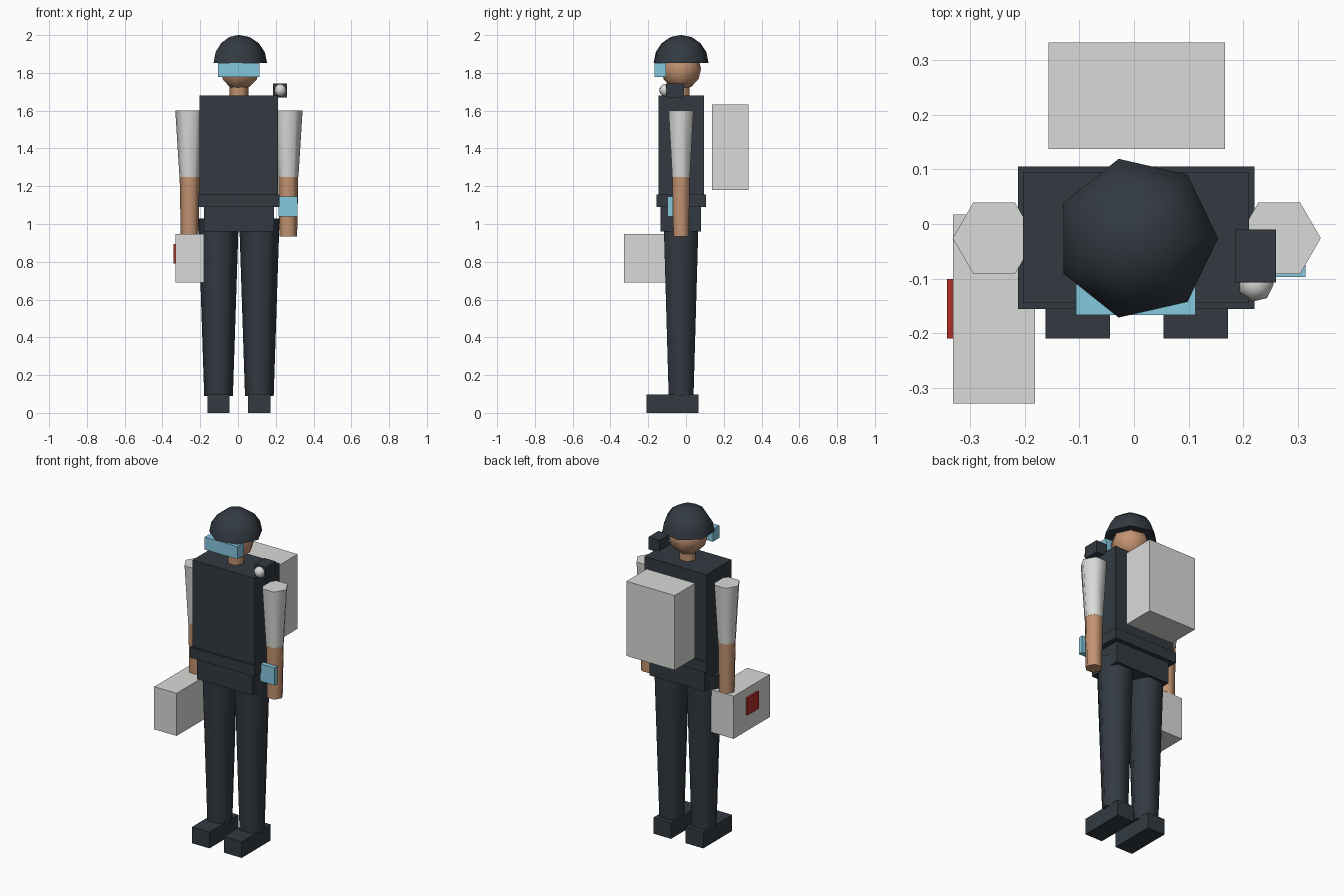
import bpy
import bmesh
from math import radians
from mathutils import Matrix, Vector

old = bpy.data.objects.get("Cube")
if old:
    bpy.data.objects.remove(old, do_unlink=True)

CX, CY = 0.005, -0.026   # body axis


def material(name, r, g, b):
    m = bpy.data.materials.new(name)
    m.use_nodes = True
    m.diffuse_color = (r, g, b, 1)
    bsdf = m.node_tree.nodes["Principled BSDF"]
    bsdf.inputs["Base Color"].default_value = (r, g, b, 1)
    bsdf.inputs["Roughness"].default_value = 0.8
    return m


DARK = material("dark_navy", 0.032, 0.042, 0.053)
GREY = material("light_grey", 0.70, 0.70, 0.685)
SKIN = material("skin", 0.54, 0.29, 0.165)
BLUE = material("pale_blue", 0.235, 0.58, 0.74)
RED = material("red", 0.43, 0.028, 0.02)


def finish(name, bm, mat, smooth=False):
    bmesh.ops.recalc_face_normals(bm, faces=bm.faces)
    me = bpy.data.meshes.new(name)
    bm.to_mesh(me)
    bm.free()
    me.materials.append(mat)
    ob = bpy.data.objects.new(name, me)
    bpy.context.collection.objects.link(ob)
    if smooth:
        bpy.ops.object.select_all(action='DESELECT')
        ob.select_set(True)
        bpy.context.view_layer.objects.active = ob
        bpy.ops.object.shade_smooth_by_angle(angle=radians(65))
    return ob


def box(name, mat, xs, ys, zs):
    """Box given by its low and high limit on each axis."""
    spans = (xs, ys, zs)
    size = [b - a for a, b in spans]
    mid = Vector([(a + b) / 2 for a, b in spans])
    bm = bmesh.new()
    bmesh.ops.create_cube(bm, size=1, matrix=Matrix.Translation(mid) @ Matrix.Diagonal((*size, 1)))
    return finish(name, bm, mat)


def limb(name, mat, x, z0, z1, r0, r1, sides=6):
    """Upright tapered prism with a corner pointing along x."""
    bm = bmesh.new()
    bmesh.ops.create_cone(bm, cap_ends=True, segments=sides, radius1=r0, radius2=r1, depth=z1 - z0)
    # turn one corner onto the x axis
    v = bm.verts[:][0].co.xy
    turn = Matrix.Rotation(Vector((1, 0)).angle_signed(v), 4, 'Z')
    bmesh.ops.transform(bm, verts=bm.verts, matrix=Matrix.Translation((x, CY, (z0 + z1) / 2)) @ turn)
    return finish(name, bm, mat, True)


def ball(name, mat, centre, r, rings, half=False):
    """Seven-sided ball, or its closed upper half."""
    bm = bmesh.new()
    bmesh.ops.create_uvsphere(bm, u_segments=7, v_segments=rings, radius=r)
    v = max(bm.verts, key=lambda p: p.co.xy.length).co.xy
    bmesh.ops.rotate(bm, verts=bm.verts, cent=(0, 0, 0),
                     matrix=Matrix.Rotation(Vector((1, 0)).angle_signed(v), 3, 'Z'))
    if half:
        low = [p for p in bm.verts if p.co.z < -0.001]
        bmesh.ops.delete(bm, geom=low, context='VERTS')
        bmesh.ops.holes_fill(bm, edges=[e for e in bm.edges if e.is_boundary], sides=0)
    bmesh.ops.translate(bm, verts=bm.verts, vec=centre)
    return finish(name, bm, mat, True)


# Legs, boots and arms
for side, s in (("left", 1), ("right", -1)):
    lx = CX + s * 0.108
    ax = CX + s * 0.261
    box(f"{side}_boot", DARK, (lx - 0.059, lx + 0.059), (-0.21, 0.066), (0, 0.098))
    limb(f"{side}_leg", DARK, lx, 0.09, 1.03, 0.076, 0.107)
    limb(f"{side}_forearm", SKIN, ax, 0.935, 1.25, 0.047, 0.053)
    limb(f"{side}_sleeve", GREY, ax, 1.25, 1.6, 0.054, 0.076)

# Trunk
box("hips", DARK, (-0.18, 0.19), (-0.134, 0.08), (0.96, 1.1))
box("belt", DARK, (-0.212, 0.221), (-0.156, 0.105), (1.09, 1.155))
box("vest", DARK, (-0.203, 0.211), (-0.145, 0.094), (1.12, 1.68))

# Head
limb("neck", SKIN, CX, 1.66, 1.77, 0.05, 0.05)
ball("head", SKIN, (CX, CY, 1.82), 0.109, 6)
ball("helmet", DARK, (CX, CY, 1.852), 0.149, 8, half=True)
box("visor", BLUE, (-0.106, 0.113), (-0.167, -0.105), (1.777, 1.853))

# Shoulder camera and wrist screen
box("shoulder_camera", DARK, (0.185, 0.26), (-0.107, -0.01), (1.67, 1.744))
ball("camera_lens", GREY, (0.223, -0.11, 1.708), 0.033, 6)
box("wrist_screen", BLUE, (0.214, 0.314), (-0.097, -0.068), (1.04, 1.145))

# Backpack and carried case with its red panel
box("backpack", GREY, (-0.157, 0.167), (0.137, 0.332), (1.18, 1.632))
box("case", GREY, (-0.331, -0.181), (-0.329, 0.017), (0.69, 0.948))
box("case_panel", RED, (-0.342, -0.33), (-0.21, -0.101), (0.79, 0.895))
